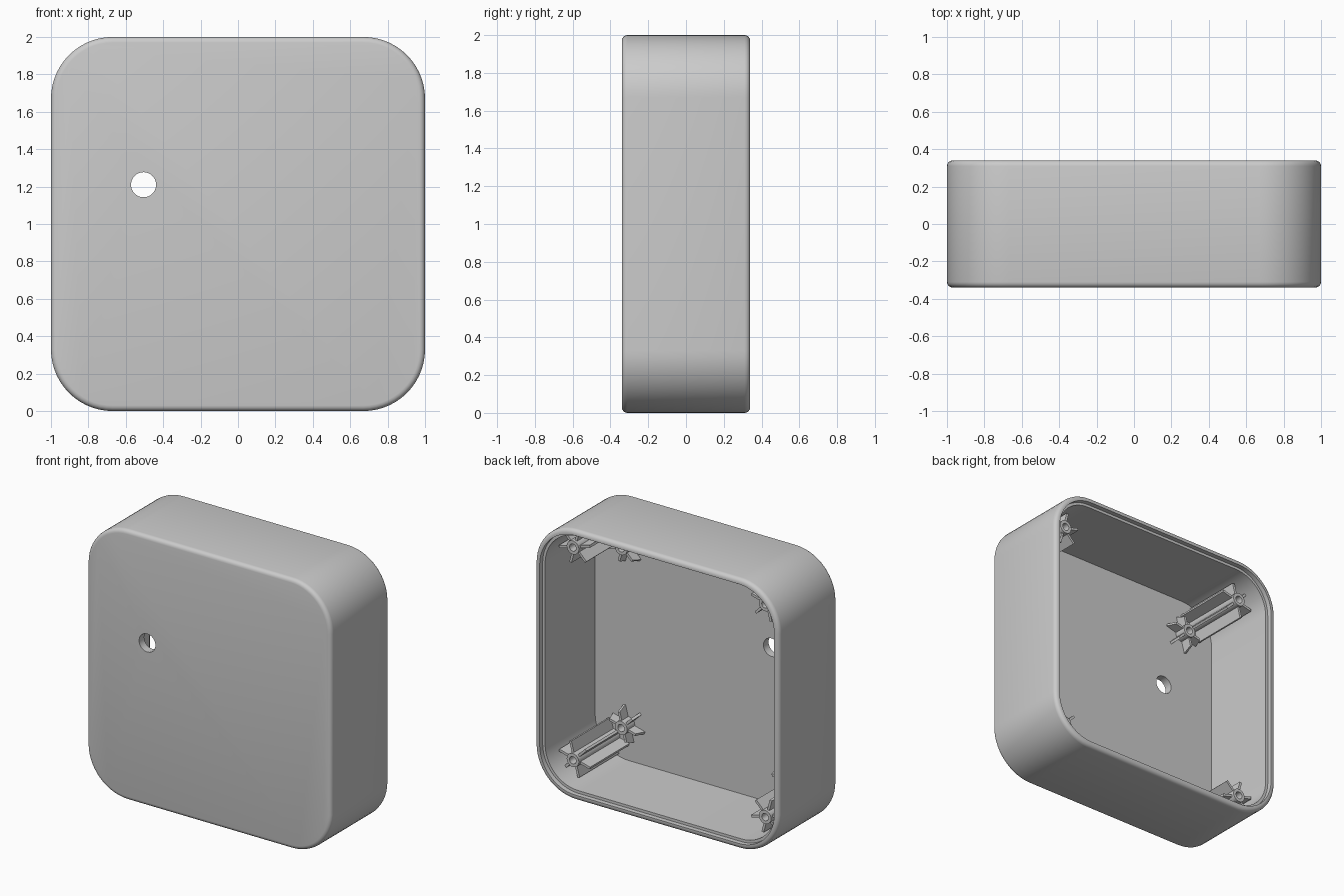
import bpy
import bmesh
from math import cos, sin, pi, radians

if "Cube" in bpy.data.objects:
    bpy.data.objects.remove(bpy.data.objects["Cube"])

grey = bpy.data.materials.new("light grey plastic")
grey.use_nodes = True
GREY = (0.6, 0.6, 0.6, 1)
grey.diffuse_color = GREY
grey.node_tree.nodes["Principled BSDF"].inputs["Base Color"].default_value = GREY

DEPTH = 0.34      # half depth of the box
CORE = 0.67       # centre of each corner arc
FLOOR = -0.28     # inside of the front panel
FILLET = 0.03


def finish(bm, name):
    bmesh.ops.recalc_face_normals(bm, faces=bm.faces)
    mesh = bpy.data.meshes.new(name)
    bm.to_mesh(mesh)
    bm.free()
    mesh.materials.append(grey)
    ob = bpy.data.objects.new(name, mesh)
    bpy.context.collection.objects.link(ob)
    return ob


def smooth(ob):
    bpy.ops.object.select_all(action='DESELECT')
    ob.select_set(True)
    bpy.context.view_layer.objects.active = ob
    bpy.ops.object.shade_smooth_by_angle(angle=radians(35))


def rounded_square(half, steps=14):
    r = half - CORE
    pts = []
    for q, (sx, sz) in enumerate([(1, 1), (-1, 1), (-1, -1), (1, -1)]):
        for i in range(steps + 1):
            a = (q + i / steps) * pi / 2
            pts.append((sx * CORE + r * cos(a), sz * CORE + r * sin(a)))
    return pts


def loft(bm, rings, closed=False):
    """Join successive rings of (points, y) with quads."""
    loops = [[bm.verts.new((x, y, z + 1)) for x, z in pts] for pts, y in rings]
    pairs = list(zip(loops, loops[1:]))
    if closed:
        pairs.append((loops[-1], loops[0]))
    for a, b in pairs:
        n = len(a)
        for i in range(n):
            j = (i + 1) % n
            bm.faces.new((a[i], a[j], b[j], b[i]))
    return loops


def circle(cx, cz, r, n=24):
    return [(cx + r * cos(2 * pi * i / n), cz + r * sin(2 * pi * i / n)) for i in range(n)]


# Open-backed box: filleted outside, stepped rim, hollow inside
arc = [(1 - FILLET * (1 - sin(i * pi / 8)), FILLET * (1 - cos(i * pi / 8))) for i in range(5)]
profile = [(h, -DEPTH + d) for h, d in arc]
profile += [(h, DEPTH - d) for h, d in reversed(arc)]
profile += [(0.96, DEPTH), (0.96, DEPTH - 0.035), (0.94, DEPTH - 0.035), (0.94, FLOOR)]
bm = bmesh.new()
loops = loft(bm, [(rounded_square(h), y) for h, y in profile])
bm.faces.new(loops[0])
bm.faces.new(loops[-1])
shell = finish(bm, "box_shell")

# Round hole through the front panel
bm = bmesh.new()
ends = loft(bm, [(circle(-0.505, 0.21, 0.067, 40), y) for y in (-0.45, -0.2)])
for loop in ends:
    bm.faces.new(loop)
cutter = finish(bm, "hole_cutter")
cutter.hide_render = True
cut = shell.modifiers.new("front_hole", 'BOOLEAN')
cut.operation = 'DIFFERENCE'
cut.solver = 'EXACT'
cut.object = cutter
bpy.context.view_layer.objects.active = shell
bpy.ops.object.modifier_apply(modifier=cut.name)
bpy.data.objects.remove(cutter)
smooth(shell)


def ribbed_post(name, cx, cz, aim, top, radius, bore, reach_base, reach_top, drop):
    """Hollow screw post with six radial ribs; aim points at the corner."""
    base = FLOOR - 0.01
    bm = bmesh.new()
    loft(bm, [(circle(cx, cz, radius), base), (circle(cx, cz, radius), top),
              (circle(cx, cz, bore), top), (circle(cx, cz, bore), base)], closed=True)
    start = (radius + bore) / 2
    half = 0.009
    for k in range(6):
        a = aim + k * pi / 3
        outline = [(start, base), (reach_base, base), (reach_top, top - drop), (start, top - drop)]
        sides = []
        for s in (-half, half):
            sides.append([bm.verts.new((cx + r * cos(a) - s * sin(a), y,
                                        cz + r * sin(a) + s * cos(a) + 1)) for r, y in outline])
        lo, hi = sides
        bm.faces.new(lo)
        bm.faces.new(hi)
        for i in range(4):
            j = (i + 1) % 4
            bm.faces.new((lo[i], lo[j], hi[j], hi[i]))
    smooth(finish(bm, name))


# Tall corner posts and short bosses beside them, one pair per corner
for sx, side in ((1, "left"), (-1, "right")):
    for sz, level in ((1, "upper"), (-1, "lower")):
        aim = pi / 4 if sx * sz > 0 else -pi / 4
        if sx < 0:
            aim += pi
        ribbed_post(f"{level}_{side}_tall_post", sx * 0.787, sz * 0.787, aim,
                    0.2, 0.05, 0.027, 0.13, 0.13, 0.02)
        ribbed_post(f"{level}_{side}_short_boss", sx * 0.665, sz * 0.665, aim,
                    -0.19, 0.05, 0.027, 0.14, 0.11, 0.015)
